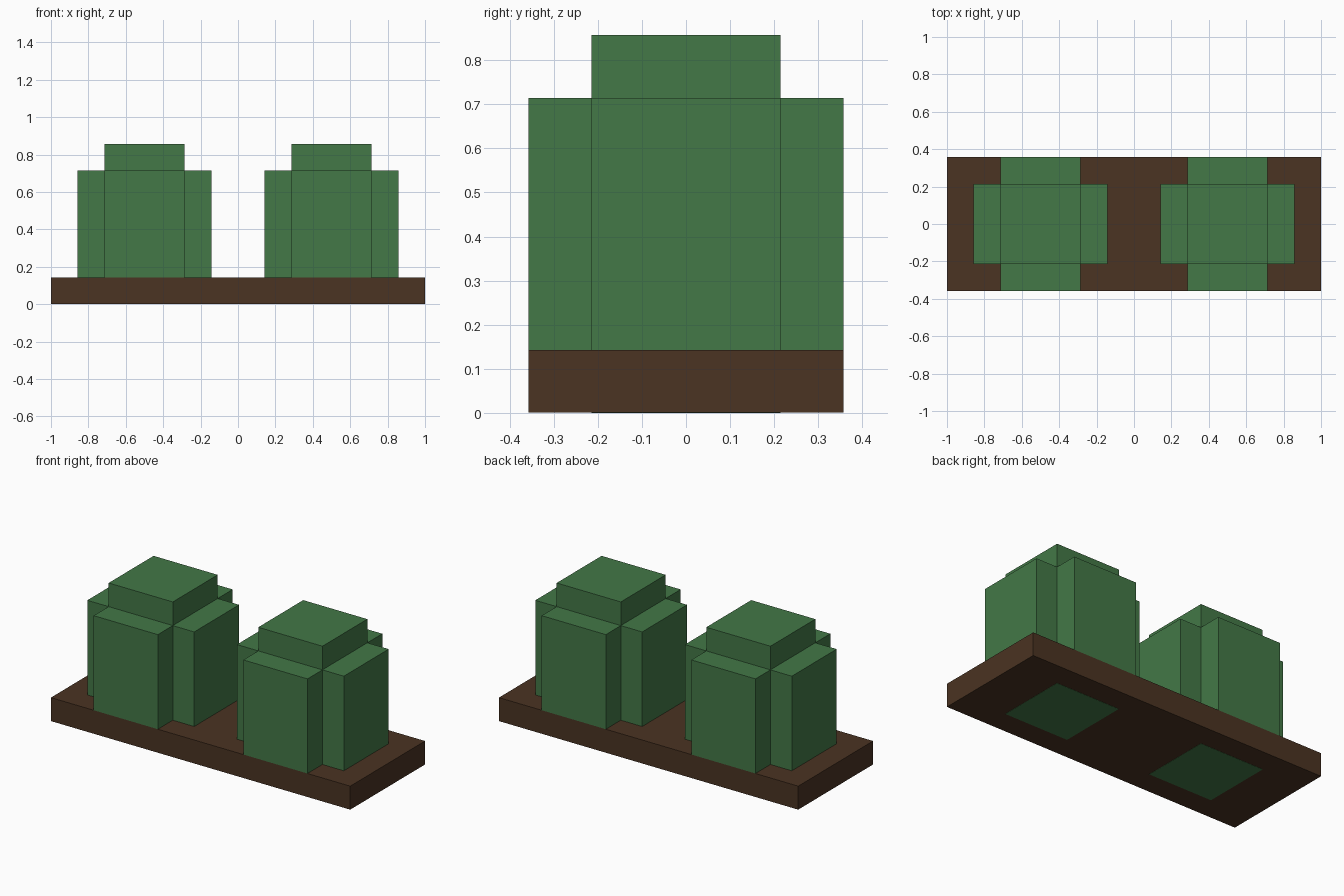
import bpy
import bmesh
from mathutils import Matrix, Vector

if "Cube" in bpy.data.objects:
    bpy.data.objects.remove(bpy.data.objects["Cube"], do_unlink=True)

U = 1 / 7  # block unit: the base is 14 x 5 x 1 units


def make_material(name, rgb):
    mat = bpy.data.materials.new(name)
    mat.use_nodes = True
    mat.diffuse_color = (*rgb, 1)
    mat.node_tree.nodes["Principled BSDF"].inputs["Base Color"].default_value = (*rgb, 1)
    return mat


def box(name, lo, hi, mat):
    """Axis-aligned box between two corners."""
    lo, hi = Vector(lo), Vector(hi)
    center = (lo + hi) / 2
    bm = bmesh.new()
    bmesh.ops.create_cube(bm, size=1, matrix=Matrix.Diagonal((*(hi - lo), 1)))
    mesh = bpy.data.meshes.new(name)
    bm.to_mesh(mesh)
    bm.free()
    mesh.materials.append(mat)
    obj = bpy.data.objects.new(name, mesh)
    obj.location = center
    bpy.context.collection.objects.link(obj)
    return obj


leaf = make_material("leaf green", (0.056, 0.188, 0.063))
soil = make_material("soil brown", (0.069, 0.033, 0.016))

# Soil slab, a hair above the ground so the bush cores show underneath
box("soil_base", (-7 * U, -2.5 * U, 0.001), (7 * U, 2.5 * U, U), soil)

# Two bushes: a tall core running through the soil, with a lobe on each side
for side, cx in (("right", -0.5), ("left", 0.5)):
    box(f"{side}_bush_core", (cx - 1.5 * U, -1.5 * U, 0),
        (cx + 1.5 * U, 1.5 * U, 6 * U), leaf)
    for lobe, dx, dy in (("front", 0, -1), ("back", 0, 1),
                         ("right", -1, 0), ("left", 1, 0)):
        x, y = cx + 2 * U * dx, 2 * U * dy
        hx = (0.5 if dx else 1.5) * U
        hy = (0.5 if dy else 1.5) * U
        box(f"{side}_bush_{lobe}_lobe", (x - hx, y - hy, U),
            (x + hx, y + hy, 5 * U), leaf)
